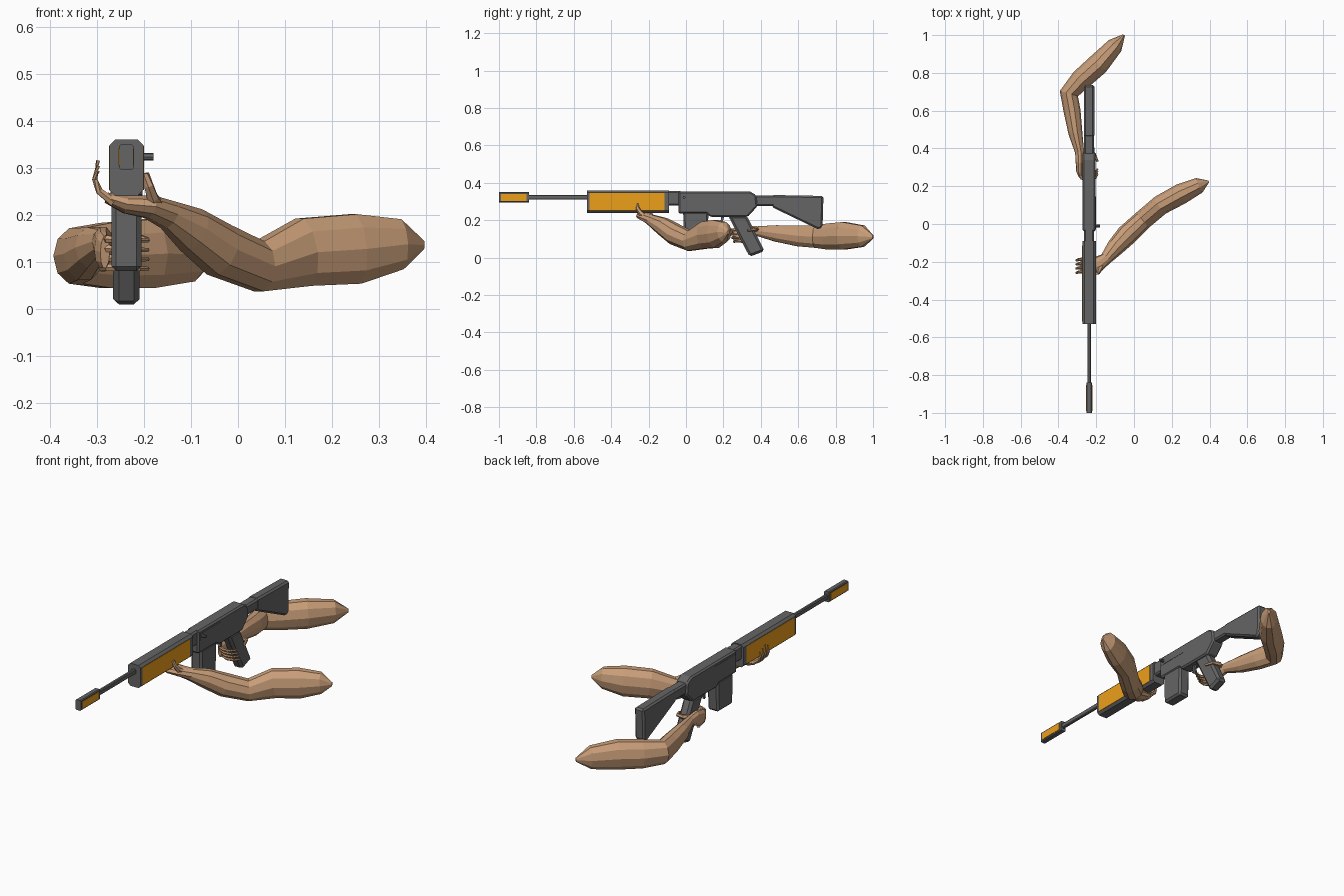
import bpy, bmesh, math
from mathutils import Vector

if "Cube" in bpy.data.objects:
    bpy.data.objects.remove(bpy.data.objects["Cube"])

GX = -0.2375  # centre plane of the rifle


def material(name, rgb):
    m = bpy.data.materials.new(name)
    m.diffuse_color = (*rgb, 1)
    m.use_nodes = True
    m.node_tree.nodes["Principled BSDF"].inputs["Base Color"].default_value = m.diffuse_color
    return m


SKIN = material("skin", (0.58, 0.34, 0.19))
ORANGE = material("orange", (0.85, 0.35, 0.01))
GREY = material("gunmetal", (0.13, 0.13, 0.13))


def loft(name, rings, mat, bevel=0):
    """Bridge equal-length rings of points and cap both ends."""
    bm = bmesh.new()
    vs = [[bm.verts.new(p) for p in r] for r in rings]
    n = len(vs[0])
    for a, b in zip(vs, vs[1:]):
        for i in range(n):
            j = (i + 1) % n
            bm.faces.new((a[i], a[j], b[j], b[i]))
    bm.faces.new(vs[0][::-1])
    bm.faces.new(vs[-1])
    bmesh.ops.recalc_face_normals(bm, faces=bm.faces)
    me = bpy.data.meshes.new(name)
    bm.to_mesh(me)
    bm.free()
    ob = bpy.data.objects.new(name, me)
    bpy.context.collection.objects.link(ob)
    me.materials.append(mat)
    if bevel:
        b = ob.modifiers.new("chamfer", 'BEVEL')
        b.width, b.segments, b.angle_limit = bevel, 1, math.radians(40)
    return ob


def slab(name, yz, half, mat=GREY, bevel=0):
    """Side profile extruded across the rifle's width."""
    return loft(name, [[(GX + s * half, y, z) for y, z in yz] for s in (-1, 1)], mat, bevel)


def rail(name, y0, y1, half, z0, z1, c):
    """Eight-sided bar running along y, with chamfer c."""
    xz = [(-half + c, z0), (half - c, z0), (half, z0 + c), (half, z1 - c),
          (half - c, z1), (-half + c, z1), (-half, z1 - c), (-half, z0 + c)]
    return loft(name, [[(GX + x, y, z) for x, z in xz] for y in (y0, y1)], GREY)


def rect(y0, y1, z0, z1):
    return [(y0, z0), (y1, z0), (y1, z1), (y0, z1)]


def limb(name, pts, sides=10):
    """Organic tube: points are x, y, z, half width, half height."""
    rings = []
    for i, p in enumerate(pts):
        a, b = pts[max(i - 1, 0)], pts[min(i + 1, len(pts) - 1)]
        t = (Vector(b[:3]) - Vector(a[:3])).normalized()
        side = t.cross(Vector((0, 0, 1))).normalized()
        up = side.cross(t)
        rings.append([Vector(p[:3]) + side * p[3] * math.cos(k * math.tau / sides)
                      + up * p[4] * math.sin(k * math.tau / sides) for k in range(sides)])
    return loft(name, rings, SKIN)


def finger(name, path, r=0.01):
    n = len(path) - 1
    return limb(name, [(*p, r * (1 - 0.55 * i / n), r * (1 - 0.55 * i / n))
                       for i, p in enumerate(path)], 6)


# Barrel, muzzle and handguard
rail("muzzle_brake", -1.0, -0.84, 0.015, 0.295, 0.35, 0.004)
rail("barrel", -0.845, -0.525, 0.009, 0.31, 0.336, 0.004)
rail("handguard", -0.53, -0.09, 0.036, 0.24, 0.36, 0.012)
rail("barrel_collar", -0.1, -0.03, 0.026, 0.28, 0.356, 0.008)
slab("muzzle_panels", rect(-0.99, -0.853, 0.304, 0.341), 0.0165, ORANGE)
slab("handguard_panels", rect(-0.515, -0.115, 0.252, 0.346), 0.0375, ORANGE)

# Receiver with bolt and ejection port
slab("receiver", [(-0.04, 0.355), (0.34, 0.355), (0.375, 0.335), (0.382, 0.275),
                  (0.33, 0.218), (0.13, 0.218), (0.11, 0.235), (-0.04, 0.235)],
     0.034, bevel=0.008)
slab("ejection_port", rect(-0.028, 0.145, 0.305, 0.338), 0.0355)
bolt = loft("bolt_handle", [[(x, -0.01 + 0.008 * math.cos(k * math.tau / 8),
                             0.323 + 0.008 * math.sin(k * math.tau / 8)) for k in range(8)]
                            for x in (GX, -0.18)], GREY)

# Magazine, grip and trigger
slab("magazine", [(-0.015, 0.245), (-0.012, 0.08), (0.115, 0.08), (0.12, 0.245)], 0.032, bevel=0.01)
slab("pistol_grip", [(0.225, 0.225), (0.34, 0.005), (0.42, 0.035), (0.325, 0.225)], 0.028, bevel=0.012)
slab("trigger", [(0.19, 0.225), (0.182, 0.18), (0.192, 0.175), (0.205, 0.225)], 0.006)

# Stock
rail("stock_tube", 0.36, 0.47, 0.026, 0.275, 0.332, 0.008)
slab("stock", [(0.46, 0.335), (0.735, 0.33), (0.73, 0.165), (0.71, 0.15), (0.46, 0.27)],
     0.028, bevel=0.009)

# Supporting arm, palm under the handguard
limb("supporting_arm", [
    (.395, .225, .135, .006, .01), (.345, .205, .137, .042, .056),
    (.25, .16, .127, .055, .078), (.14, .1, .12, .053, .076),
    (.045, .02, .09, .052, .056), (-.04, -.06, .125, .056, .059),
    (-.10, -.125, .168, .047, .05), (-.15, -.185, .2, .032, .032),
    (-.19, -.212, .217, .042, .026), (-.24, -.222, .222, .046, .02),
    (-.28, -.222, .236, .038, .012)])
for i in range(4):
    y = -0.252 + i * 0.022
    finger(f"supporting_finger_{i + 1}", [(-.265, y, .226), (-.295, y - .003, .25),
           (-.305, y - .006, .275), (-.298, y - .008, .315 - abs(i - 1) * .011)])
finger("supporting_thumb", [(-.165, -.205, .21), (-.182, -.24, .235),
                            (-.19, -.258, .262), (-.197, -.262, .288)], .017)

# Firing arm, hand wrapped round the grip
limb("firing_arm", [
    (-.053, 1.0, .11, .006, .01), (-.10, .945, .115, .044, .06),
    (-.19, .845, .117, .058, .077), (-.28, .765, .113, .056, .073),
    (-.345, .69, .112, .05, .062), (-.328, .6, .116, .045, .058),
    (-.31, .48, .13, .037, .046), (-.288, .38, .142, .024, .027),
    (-.287, .33, .138, .022, .038), (-.287, .28, .125, .019, .042),
    (-.283, .25, .12, .01, .036)])
for i in range(4):
    z, y = 0.148 - i * 0.02, 0.228 + i * 0.01
    finger(f"firing_finger_{i + 1}", [(-.288, y + .05, z), (-.277, y + .015, z),
           (-.245, y, z - .002), (-.21, y + .008, z - .003), (-.192, y + .035, z - .003)])
finger("firing_thumb", [(-.28, .355, .15), (-.25, .378, .152), (-.21, .37, .15),
                        (-.193, .33, .146)], .014)
